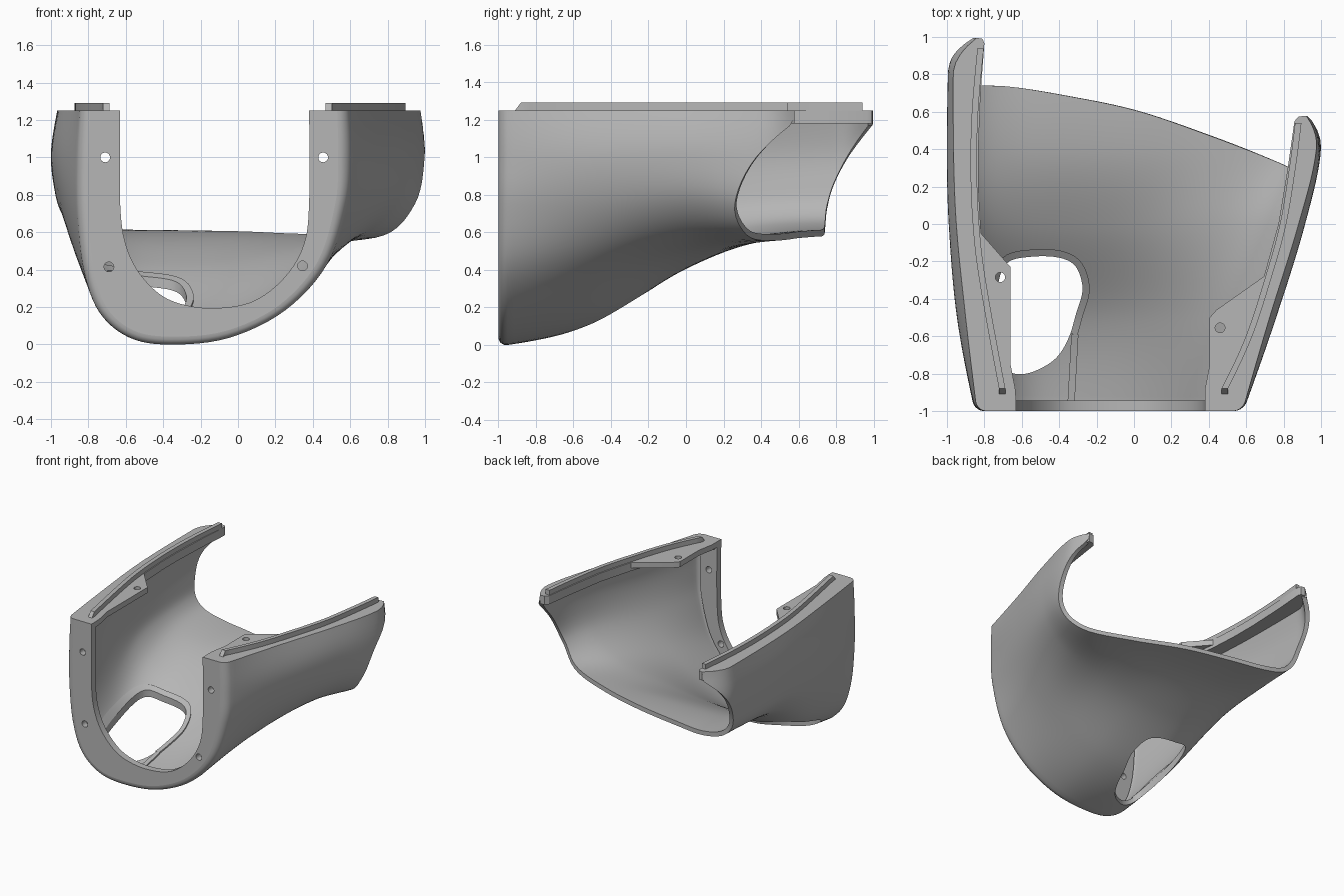
import bpy, bmesh, math
from mathutils import Vector
from mathutils.bvhtree import BVHTree

cube = bpy.data.objects.get("Cube")
if cube:
    bpy.data.objects.remove(cube, do_unlink=True)

grey = bpy.data.materials.new("plain grey")
grey.use_nodes = True
colour = (0.47, 0.47, 0.47, 1)
grey.diffuse_color = colour
grey.node_tree.nodes["Principled BSDF"].inputs["Base Color"].default_value = colour

TOP, FRONT, SHEET = 1.25, -1.0, 0.035


def spline(keys, vals, t):
    """Smooth curve through vals placed at keys."""
    last = len(keys) - 1
    i = 0
    while i < last - 1 and t > keys[i + 1]:
        i += 1

    def secant(a, b):
        return (vals[b] - vals[a]) / (keys[b] - keys[a])

    def slope(k):
        if k == 0:
            return secant(0, 1) * 1.5 - secant(0, 2) * .5
        if k == last:
            return secant(last - 1, last) * 1.5 - secant(last - 2, last) * .5
        return secant(k - 1, k + 1)
    h = keys[i + 1] - keys[i]
    s = (t - keys[i]) / h
    return (vals[i] * (2 * s**3 - 3 * s**2 + 1) + slope(i) * (h * (s**3 - 2 * s**2 + s))
            + vals[i + 1] * (3 * s**2 - 2 * s**3) + slope(i + 1) * (h * (s**3 - s**2)))


def pts(*pairs):
    return [Vector(p) for p in pairs]


def smooth_path(points, steps, closed=False):
    p = points[-2:] + points + points[:3] if closed else points
    keys = list(range(len(p)))
    lo, n = (2, len(points)) if closed else (0, len(p) - 1)
    return [spline(keys, p, lo + k / steps) for k in range(n * steps + (not closed))]


def make(name, verts, faces, smooth=True, orient=True):
    mesh = bpy.data.meshes.new(name)
    bm = bmesh.new()
    vs = [bm.verts.new(v) for v in verts]
    for f in faces:
        bm.faces.new([vs[i] for i in f])
    if orient:
        bmesh.ops.recalc_face_normals(bm, faces=bm.faces)
    bm.to_mesh(mesh)
    bm.free()
    ob = bpy.data.objects.new(name, mesh)
    bpy.context.collection.objects.link(ob)
    mesh.materials.append(grey)
    if smooth:
        shade(ob)
    return ob


def activate(ob):
    bpy.ops.object.select_all(action='DESELECT')
    ob.select_set(True)
    bpy.context.view_layer.objects.active = ob


def shade(ob):
    activate(ob)
    bpy.ops.object.shade_smooth_by_angle(angle=math.radians(32))


def ladder(name, a, b, depth):
    """Band between two paths, thickened along depth."""
    d, n, verts, faces = Vector(depth), len(a), [], []
    for p, q in zip(a, b):
        verts += [p, q, q + d, p + d]
    for i in range(0, 4 * n - 4, 4):
        faces += [(i + k, i + (k + 1) % 4, i + 4 + (k + 1) % 4, i + 4 + k) for k in range(4)]
    faces += [(0, 1, 2, 3), tuple(4 * n - 4 + k for k in range(4))]
    return make(name, verts, faces)


def prism(name, outline, z0, z1):
    n = len(outline)
    verts = [(p[0], p[1], z) for z in (z0, z1) for p in outline]
    faces = [tuple(range(n)), tuple(range(n, 2 * n))]
    faces += [(i, (i + 1) % n, n + (i + 1) % n, n + i) for i in range(n)]
    return make(name, verts, faces, False)


def cut(ob, cutter):
    mod = ob.modifiers.new("cut", 'BOOLEAN')
    mod.operation, mod.solver, mod.object = 'DIFFERENCE', 'EXACT', cutter
    activate(ob)
    bpy.ops.object.modifier_apply(modifier=mod.name)
    bpy.data.objects.remove(cutter, do_unlink=True)


def drill(ob, place, turn=0.0):
    bpy.ops.mesh.primitive_cylinder_add(vertices=24, radius=0.026, depth=0.2,
                                        location=place, rotation=(turn, 0, 0))
    cut(ob, bpy.context.object)


# Outer cross-sections (x, z) from the -x rim round the floor to the +x rim
SECTIONS = {
    -1.0: pts((-.84, TOP), (-.85, 1), (-.85, .7), (-.82, .39), (-.74, .165), (-.58, .03), (-.36, -.008),
              (-.05, .025), (.25, .17), (.47, .42), (.57, .75), (.585, 1), (.58, TOP)),
    -0.5: pts((-.9, TOP), (-.945, 1), (-.93, .75), (-.865, .47), (-.76, .27), (-.6, .145), (-.38, .11),
              (-.05, .16), (.28, .31), (.54, .5), (.7, .74), (.76, 1), (.725, TOP)),
    0.0: pts((-.95, TOP), (-.99, 1.02), (-.97, .82), (-.925, .66), (-.81, .52), (-.62, .43), (-.38, .405),
             (-.05, .42), (.31, .48), (.66, .58), (.86, .77), (.915, 1.02), (.88, TOP)),
    0.4: pts((-.965, TOP), (-1, 1.03), (-.985, .85), (-.945, .71), (-.84, .61), (-.65, .56), (-.38, .55),
             (0, .55), (.4, .55), (.8, .585), (.975, .74), (1, 1), (.975, TOP)),
    1.0: pts((-.965, TOP), (-.99, 1.03), (-.97, .86), (-.935, .73), (-.84, .63), (-.65, .58), (-.38, .575),
             (0, .57), (.4, .57), (.8, .6), (.975, .74), (1, 1), (.99, TOP)),
}
STATIONS = list(SECTIONS)
U_MAX = 12
U_KEYS = list(range(U_MAX + 1))
REAR = [1.06, .885, .79, .752, .742, .733, .69, .61, .475, .325, .26, .375, .66]
TIPS = {0: .995, U_MAX: .578}


def section(u, y):
    rows = [spline(U_KEYS, s, u) for s in SECTIONS.values()]
    return spline(STATIONS, rows, y)


def surface(u, y, radius=0.05):
    p = section(u, y)
    # Wall tips curl inward at the rear
    start, pull = (.8, .13) if p.x < 0 else (.4, .085)
    if y > start:
        lift = max(0, min(1, (p.y - .6) / .6))
        p.x -= math.copysign(pull * ((y - start) / .2) ** 2 * lift, p.x)
    # Rounded front edge
    s = y - FRONT
    if s < radius:
        t = section(min(u + .05, U_MAX), y) - section(max(u - .05, 0), y)
        inward = Vector((-t.y, t.x)).normalized()
        p += inward * (radius - math.sqrt(max(0, radius**2 - (radius - s)**2)))
    z = TOP if u in TIPS else p.y
    return Vector((p.x, y, z))


# Shell
us = [k / 6 for k in range(U_MAX * 6 + 1)]
ROUND = [.05 * (1 - math.cos(k * math.pi / 10)) for k in range(6)]
LONG = 44
verts, faces = [], []
for u in us:
    end = spline(U_KEYS, REAR, u)
    if u < 2:
        end = min(end, TIPS[0])
    elif u > 11:
        end = min(end, TIPS[U_MAX])
    ys = [FRONT + r for r in ROUND]
    ys += [ys[-1] + (end - ys[-1]) * k / LONG for k in range(1, LONG + 1)]
    verts += [surface(u, y) for y in ys]
rows = len(ys)
for i in range(len(us) - 1):
    for j in range(rows - 1):
        a = i * rows + j
        faces.append((a, a + 1, a + rows + 1, a + rows))
shell = make("shell", verts, faces, False, False)
solid = shell.modifiers.new("thickness", 'SOLIDIFY')
solid.thickness, solid.offset = SHEET, -1
activate(shell)
bpy.ops.object.modifier_apply(modifier=solid.name)
tree = BVHTree.FromPolygons([v.co.copy() for v in shell.data.vertices],
                            [tuple(p.vertices) for p in shell.data.polygons])


def on_floor(p, lift=0.012):
    hit = tree.ray_cast(Vector((p.x, p.y, 1.1)), Vector((0, 0, -1)))[0]
    return Vector((p.x, p.y, hit.z + lift))


# Floor opening, with a raised trim round its rear and a rib to the front
opening = smooth_path(pts((-.64, -.8), (-.54, -.79), (-.42, -.72), (-.35, -.61), (-.31, -.48), (-.275, -.35),
                          (-.31, -.23), (-.4, -.18), (-.55, -.175), (-.68, -.21), (-.73, -.35),
                          (-.73, -.6), (-.7, -.75)), 5, True)
cut(shell, prism("opening_cutter", opening, -.3, .6))
shade(shell)
edge = opening[16:]
outer = []
for i, p in enumerate(edge):
    t = (edge[min(i + 1, len(edge) - 1)] - edge[max(i - 1, 0)]).normalized()
    outer.append(p + Vector((t.y, -t.x)) * .038)
ladder("opening_trim", [on_floor(p) for p in edge], [on_floor(p) for p in outer], (0, 0, -.025))
rib = [Vector((-.355 + .02 * k / 8, -.95 + .36 * k / 8)) for k in range(9)]
ladder("floor_rib", [on_floor(p) for p in rib],
       [on_floor(p + Vector((.038, 0))) for p in rib], (0, 0, -.025))

# Front flange with four screw holes
inner = smooth_path(pts((-.63, TOP), (-.63, 1), (-.63, .75), (-.607, .56), (-.54, .4), (-.42, .27), (-.28, .21),
                        (-.1, .195), (.09, .235), (.25, .36), (.35, .53), (.38, .75), (.38, TOP)), 6)
flange = ladder("front_flange", [Vector((p.x, FRONT, p.y)) for p in inner],
                [surface(u, FRONT) for u in us], (0, .055, 0))
for x, z in ((-.71, 1), (.455, 1), (-.69, .415), (.345, .42)):
    drill(flange, (x, FRONT, z), math.pi / 2)
shade(flange)

# Rim ledges, each with a thin screw tab and a locating tongue
RIMS = {
    "right": (0, (-.715, -.285), [(-.81, .99), (-.8, .965), (-.82, .7), (-.832, .4), (-.832, .2), (-.818, -.05)],
              [(-.78, -.3), (-.68, -.9), (-.63, -.945), (-.63, FRONT)],
              [(-.66, -.23), (-.66, -.75), (-.635, -.88), (-.63, -.945)],
              pts((-.705, -.88), (-.81, -.3), (-.845, 0), (-.857, .3), (-.85, .6), (-.82, .94))),
    "left": (U_MAX, (.46, -.555), [(.88, .575), (.858, .55), (.822, .3), (.772, 0), (.695, -.28)],
             [(.585, -.6), (.455, -.9), (.38, -.945), (.38, FRONT)],
             [(.44, -.46), (.405, -.5), (.405, -.75), (.38, -.88), (.38, -.945)],
             pts((.485, -.88), (.615, -.6), (.72, -.28), (.797, 0), (.847, .3), (.878, .54))),
}
for side, (u, hole, inside, ledge, tab, line) in RIMS.items():
    ys = [FRONT + r for r in ROUND] + [-.95 + (TIPS[u] + .95) * k / 30 for k in range(1, 31)]
    rim = prism(side + "_rim_ledge", [surface(u, y).xy for y in ys] + inside + ledge, TOP - .07, TOP)
    shade(rim)
    plate = prism(side + "_screw_tab", [inside[-1]] + tab + ledge[-3::-1], TOP - .045, TOP)
    drill(plate, (hole[0], hole[1], TOP - .03))
    shade(plate)
    # Tongue starts with a short ramp
    path = [Vector((p.x, p.y, TOP + .04)) for p in smooth_path(line, 6)]
    path.insert(0, path[0] - Vector((0, .03, .04)))
    half = Vector((.017, 0, 0))
    ladder(side + "_tongue", [p - half for p in path], [p + half for p in path], (0, 0, -.05))
